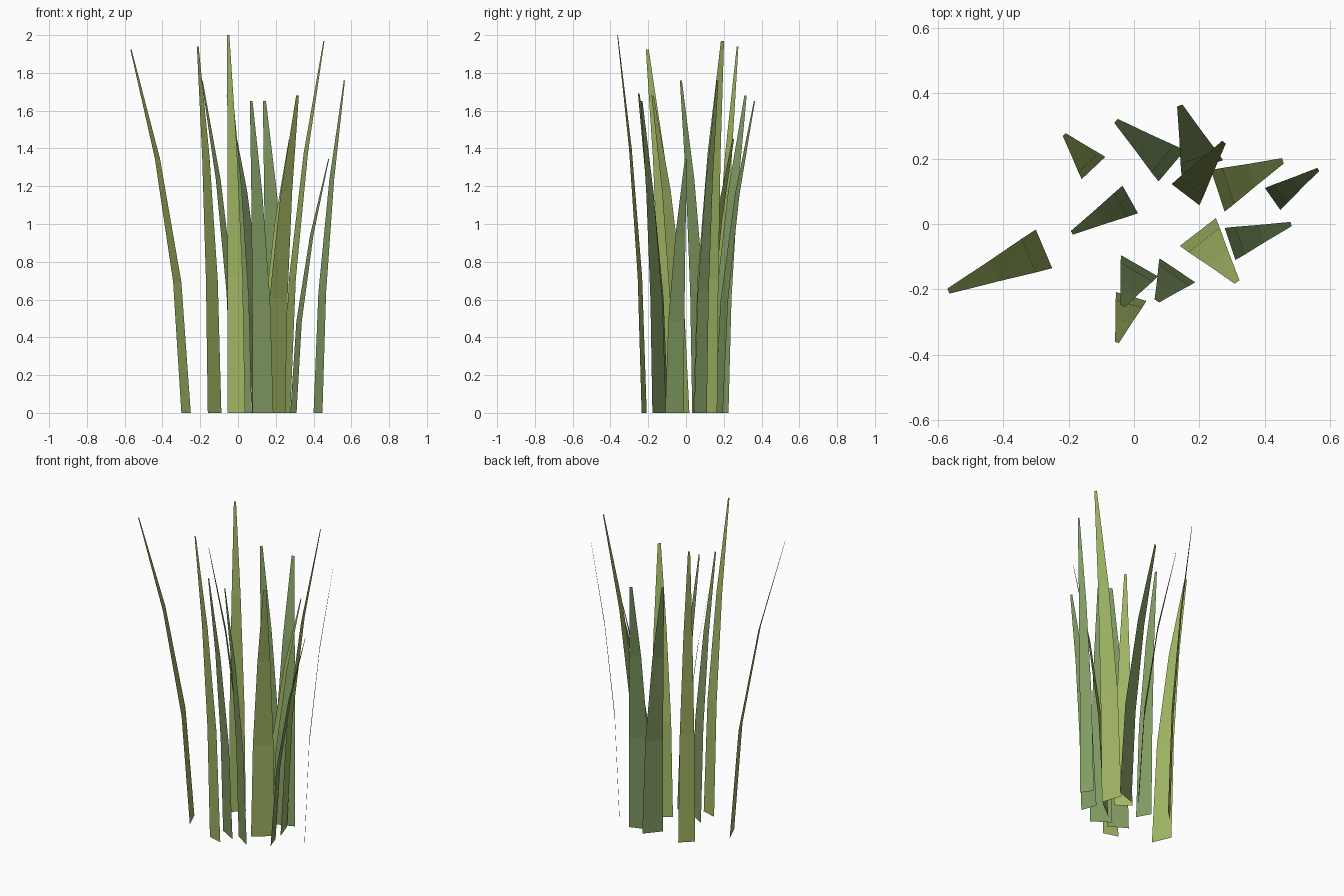
import bpy
import bmesh
from mathutils import Vector

cube = bpy.data.objects.get("Cube")
if cube:
    bpy.data.objects.remove(cube, do_unlink=True)


def make_material(name, colour):
    mat = bpy.data.materials.new(name)
    mat.use_nodes = True
    mat.diffuse_color = colour
    mat.node_tree.nodes["Principled BSDF"].inputs["Base Color"].default_value = colour
    return mat


olive = make_material("yellow_green", (0.36, 0.475, 0.127, 1))
green = make_material("leaf_green", (0.22, 0.33, 0.122, 1))

# Shape shared by every blade: (height fraction, lean fraction, width fraction)
RINGS = ((0, 0, 1), (0.36, 0.16, 0.87), (0.7, 0.52, 0.54), (1, 1, 0.13))


def grass_blade(name, material, left, right, tip, height):
    """Flat tapering strip from a base edge, bending over towards the tip."""
    left, right, tip = (Vector((*point, 0)) for point in (left, right, tip))
    middle = (left + right) / 2
    half = (right - left) / 2
    bm = bmesh.new()
    rows = []
    for rise, lean, width in RINGS:
        centre = middle.lerp(tip, lean)
        centre.z = rise * height
        rows.append([bm.verts.new(centre + side * width * half) for side in (-1, 1)])
    for low, high in zip(rows, rows[1:]):
        face = bm.faces.new((low[0], low[1], high[1], high[0]))
        face.normal_update()
        # The upper side of the bent strip is its outside
        if face.normal.z < 0:
            face.normal_flip()
    mesh = bpy.data.meshes.new(name)
    bm.to_mesh(mesh)
    bm.free()
    mesh.materials.append(material)
    blade = bpy.data.objects.new(name, mesh)
    bpy.context.collection.objects.link(blade)
    return blade


# Each blade: material, two ends of the base edge, tip position, height
BLADES = {
    "far_right_blade": (olive, (-0.3, -0.017), (-0.25, -0.135), (-0.567, -0.205), 1.925),
    "back_right_blade": (olive, (-0.088, 0.205), (-0.16, 0.137), (-0.213, 0.273), 1.94),
    "middle_right_blade": (green, (-0.035, 0.117), (0.012, 0.033), (-0.19, -0.027), 1.76),
    "back_middle_blade": (green, (0.075, 0.13), (0.155, 0.225), (-0.055, 0.315), 1.68),
    "rear_blade": (green, (0.145, 0.15), (0.272, 0.195), (0.14, 0.362), 1.65),
    "short_inner_blade": (olive, (0.115, 0.122), (0.2, 0.057), (0.275, 0.25), 1.45),
    "tall_left_blade": (olive, (0.235, 0.165), (0.277, 0.038), (0.455, 0.193), 1.97),
    "far_left_blade": (green, (0.4, 0.11), (0.447, 0.043), (0.563, 0.167), 1.76),
    "short_left_blade": (green, (0.277, -0.012), (0.31, -0.11), (0.48, 0), 1.345),
    "front_left_blade": (olive, (0.25, 0.018), (0.14, -0.067), (0.315, -0.177), 1.68),
    "front_inner_blade": (green, (-0.04, -0.095), (0.073, -0.16), (-0.035, -0.25), 1.69),
    "front_middle_blade": (green, (0.078, -0.105), (0.187, -0.178), (0.07, -0.235), 1.65),
    "tall_front_blade": (olive, (-0.055, -0.208), (0.038, -0.235), (-0.052, -0.362), 2),
}

for blade_name, settings in BLADES.items():
    grass_blade(blade_name, *settings)
